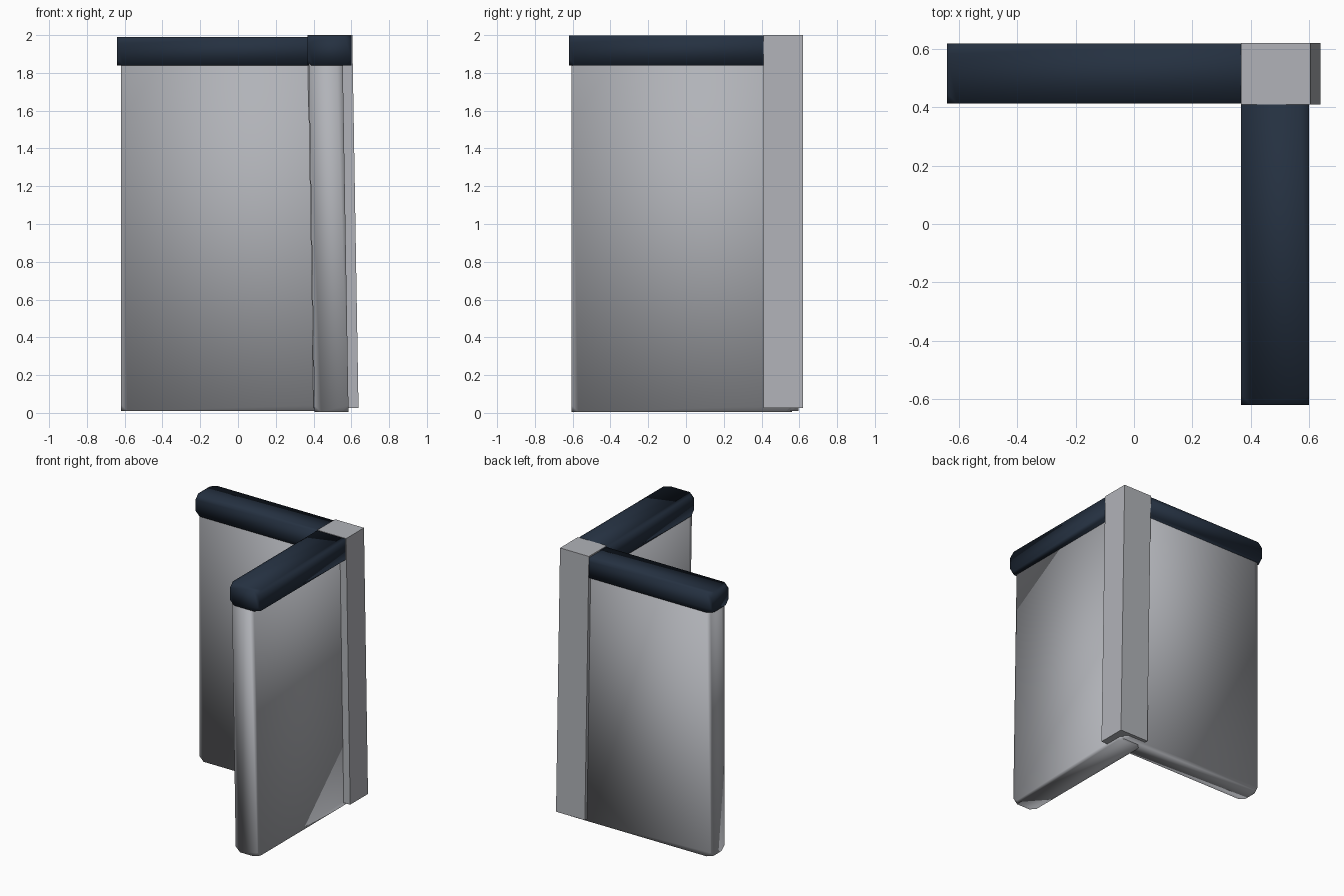
import bpy, bmesh

if "Cube" in bpy.data.objects:
    bpy.data.objects.remove(bpy.data.objects["Cube"])


def material(name, rgb):
    m = bpy.data.materials.new(name)
    m.diffuse_color = (*rgb, 1.0)
    m.use_nodes = True
    m.node_tree.nodes["Principled BSDF"].inputs["Base Color"].default_value = m.diffuse_color
    return m


GREY = material("light_grey", (0.44, 0.45, 0.48))
NAVY = material("dark_navy", (0.018, 0.030, 0.052))


def block(name, lo, hi, mat, corner=0.0, lean=0.0):
    """Box between two corners; 'corner' clips its corners and smooths it,
    'lean' shifts the top sideways in x."""
    bm = bmesh.new()
    bmesh.ops.create_cube(bm, size=1.0)
    for v in bm.verts:
        for i in range(3):
            v.co[i] = (lo[i] + hi[i]) / 2 + v.co[i] * (hi[i] - lo[i])
        v.co.x += lean * (v.co.z - lo[2]) / (hi[2] - lo[2])
    if corner:
        bmesh.ops.bevel(bm, geom=bm.verts[:], offset=corner, segments=1,
                        affect='VERTICES', clamp_overlap=True)
        for f in bm.faces:
            f.smooth = True
    bmesh.ops.recalc_face_normals(bm, faces=bm.faces[:])
    mesh = bpy.data.meshes.new(name)
    bm.to_mesh(mesh)
    bm.free()
    mesh.materials.append(mat)
    ob = bpy.data.objects.new(name, mesh)
    bpy.context.collection.objects.link(ob)
    return ob


# Two wall panels meeting at the corner
block("back_panel", (-0.62, 0.43, 0.01), (0.57, 0.595, 1.95), GREY, corner=0.035)
block("side_panel", (0.405, -0.605, 0.005), (0.585, 0.56, 1.95), GREY,
      corner=0.035, lean=-0.032)

# Dark rails capping the panels
block("back_rail", (-0.64, 0.412, 1.84), (0.52, 0.618, 1.99), NAVY, corner=0.035)
block("side_rail", (0.367, -0.62, 1.84), (0.60, 0.52, 1.997), NAVY, corner=0.035)

# Slightly leaning corner post
block("corner_post", (0.40, 0.41, 0.025), (0.638, 0.62, 2.0), GREY, lean=-0.033)
